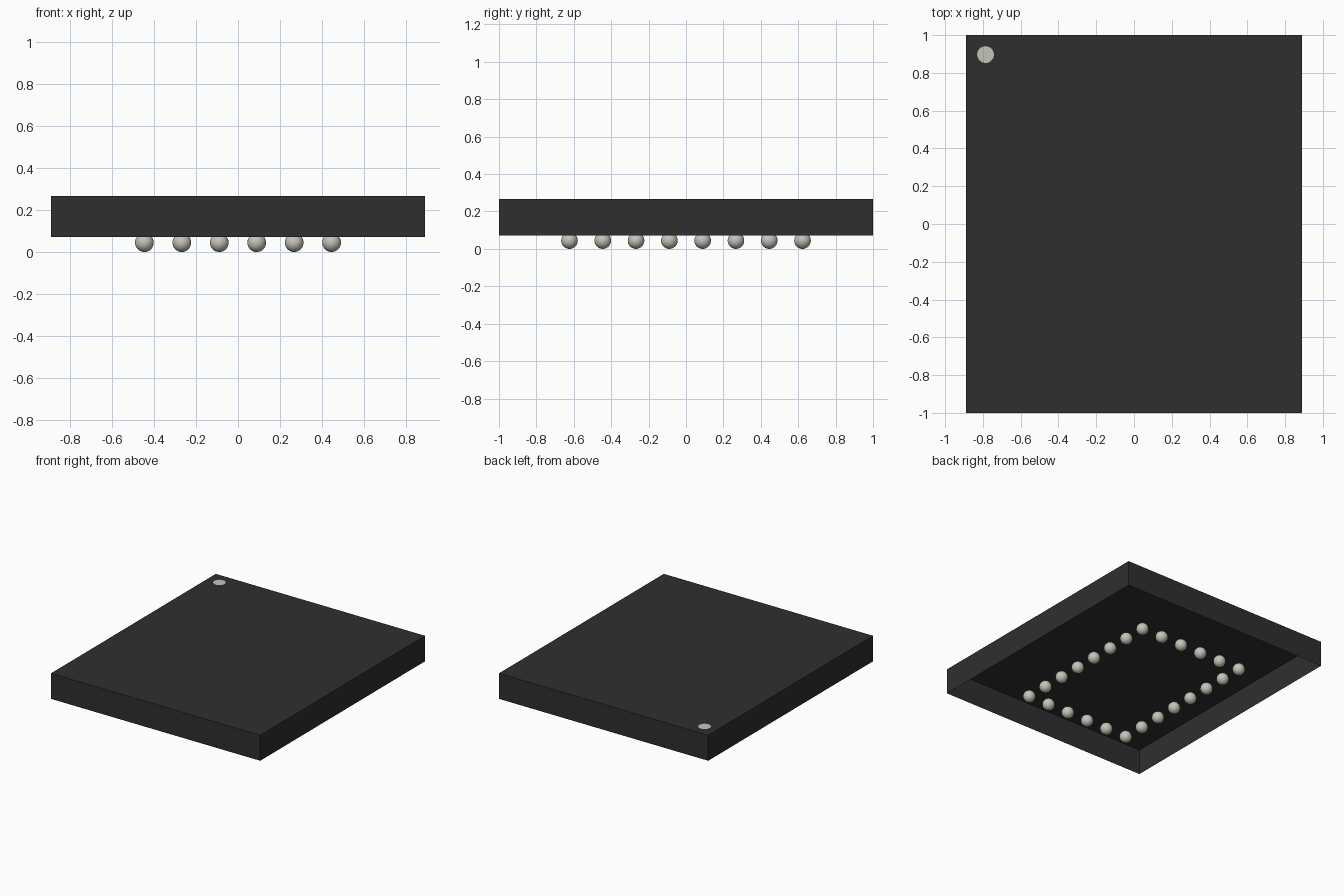
import bpy, bmesh
from mathutils import Matrix

cube = bpy.data.objects.get("Cube")
if cube:
    bpy.data.objects.remove(cube, do_unlink=True)

HALF_X, HALF_Y = 0.889, 1.0
BASE, TOP = 0.071, 0.267
PITCH, RADIUS = 0.178, 0.0444
COLS, ROWS = 6, 8


def material(name, color):
    m = bpy.data.materials.new(name)
    m.use_nodes = True
    m.diffuse_color = color
    m.node_tree.nodes["Principled BSDF"].inputs["Base Color"].default_value = color
    return m


def add_object(name, bm, mat):
    mesh = bpy.data.meshes.new(name)
    bm.to_mesh(mesh)
    bm.free()
    mesh.materials.append(mat)
    obj = bpy.data.objects.new(name, mesh)
    bpy.context.collection.objects.link(obj)
    return obj


black = material("package black", (0.028, 0.028, 0.028, 1))
silver = material("solder silver", (0.56, 0.55, 0.48, 1))

# Package shell: a thin-walled box, open underneath
bm = bmesh.new()
bmesh.ops.create_cube(bm, size=1)
bmesh.ops.scale(bm, vec=(2 * HALF_X, 2 * HALF_Y, TOP - BASE), verts=bm.verts)
bmesh.ops.translate(bm, vec=(0, 0, (TOP + BASE) / 2), verts=bm.verts)
bottom = [f for f in bm.faces if f.normal.z < -0.5]
bmesh.ops.delete(bm, geom=bottom, context="FACES_ONLY")
add_object("package_shell", bm, black)

# Round corner marker on the top
bm = bmesh.new()
bmesh.ops.create_circle(bm, cap_ends=True, segments=32, radius=RADIUS,
                        matrix=Matrix.Translation((-0.786, 0.897, TOP + 0.001)))
add_object("corner_marker", bm, silver)

# Rectangular ring of solder balls
bm = bmesh.new()
for i in range(COLS):
    for j in range(ROWS):
        if i in (0, COLS - 1) or j in (0, ROWS - 1):
            x = (i - (COLS - 1) / 2) * PITCH
            y = (j - (ROWS - 1) / 2) * PITCH
            bmesh.ops.create_uvsphere(bm, u_segments=24, v_segments=16, radius=RADIUS,
                                      matrix=Matrix.Translation((x, y, RADIUS)))
for f in bm.faces:
    f.smooth = True
add_object("solder_balls", bm, silver)
